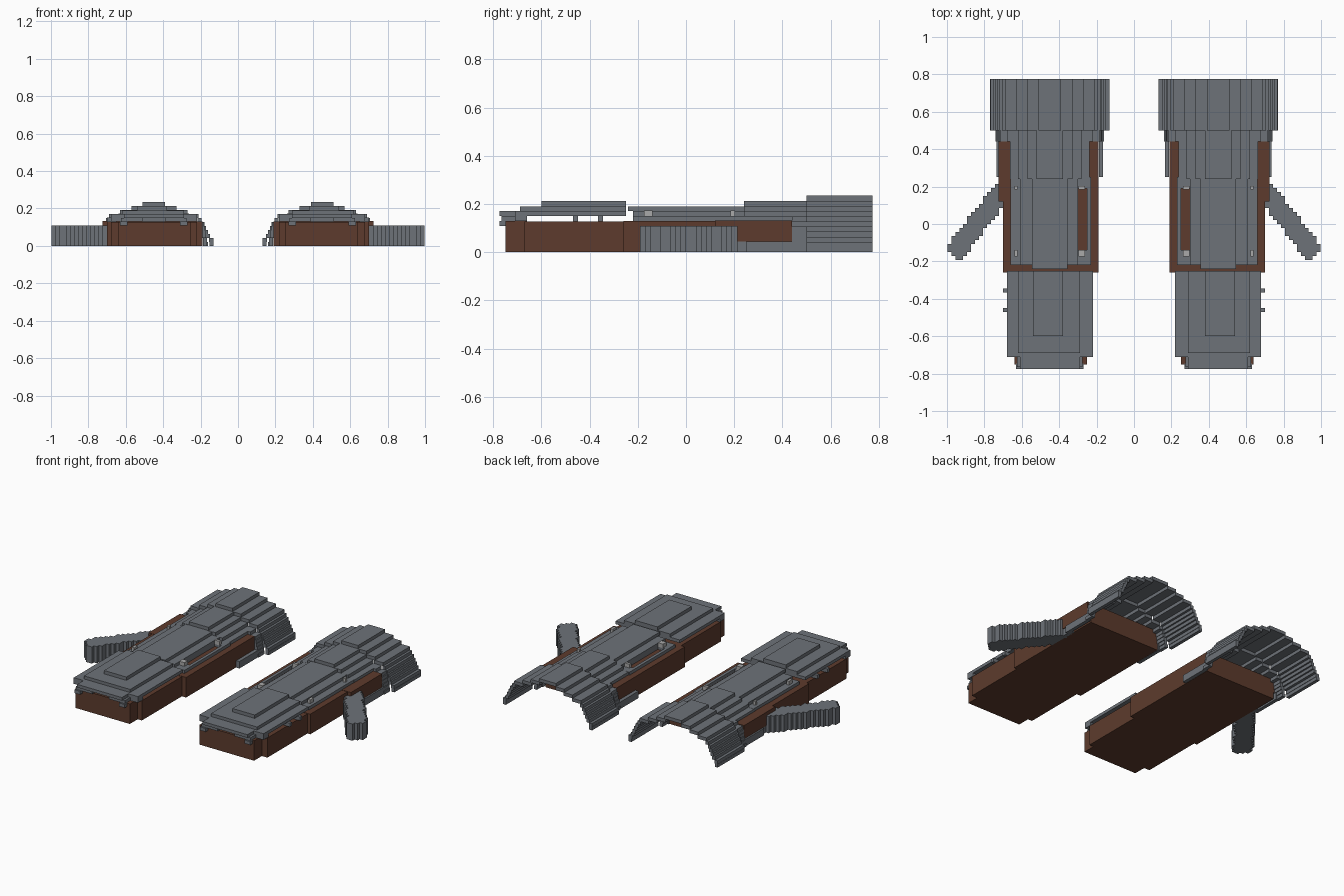
import bpy, bmesh
from mathutils import Matrix, Vector

cube = bpy.data.objects.get("Cube")
if cube:
    bpy.data.objects.remove(cube)


def material(name, rgb):
    m = bpy.data.materials.new(name)
    m.diffuse_color = (*rgb, 1)
    m.use_nodes = True
    m.node_tree.nodes["Principled BSDF"].inputs["Base Color"].default_value = (*rgb, 1)
    return m


STEEL = material("steel grey", (0.155, 0.17, 0.19))
LEATHER = material("leather brown", (0.11, 0.044, 0.026))
RIVET = material("light rivet grey", (0.4, 0.4, 0.4))

V = 0.0213      # edge of one stair step
MID = 0.45      # centre line of one glove


def part(name, mat, boxes):
    """One object per side from boxes (x0, x1, y0, y1, z0, z1)."""
    for side, s in (("left", 1), ("right", -1)):
        bm = bmesh.new()
        for x0, x1, y0, y1, z0, z1 in boxes:
            centre = Vector((s * (x0 + x1) / 2, (y0 + y1) / 2, (z0 + z1) / 2))
            size = Matrix.Diagonal((x1 - x0, y1 - y0, z1 - z0, 1))
            bmesh.ops.create_cube(bm, size=1, matrix=Matrix.Translation(centre) @ size)
        mesh = bpy.data.meshes.new(f"{side}_{name}")
        bm.to_mesh(mesh)
        bm.free()
        mesh.materials.append(mat)
        bpy.context.collection.objects.link(bpy.data.objects.new(mesh.name, mesh))


def pair(hw, inner, y0, y1, z0, z1):
    """Two bars mirrored about the glove centre line."""
    return [(MID - hw, MID - inner, y0, y1, z0, z1),
            (MID + inner, MID + hw, y0, y1, z0, z1)]


def arch(widths, y0, y1, first=0):
    """Stepped hollow arch, one half width per row, closed at the top."""
    boxes = []
    for i, hw in enumerate(widths):
        z = (first + i) * V
        if i == len(widths) - 1:
            boxes.append((MID - hw, MID + hw, y0, y1, z, z + V))
        else:
            inner = min(widths[i + 1] - 0.004, hw - V)
            boxes += pair(hw, inner, y0, y1, z, z + V)
    return boxes


# Leather body: narrow tip, finger block, wide hand block
part("hand_body", LEATHER, [
    (0.25, 0.64, -0.75, -0.66, 0, 0.129),
    (0.22, 0.68, -0.67, -0.22, 0, 0.128),
    (0.19, 0.70, -0.26, 0.44, 0, 0.13)])
part("thumb_root", LEATHER, [(0.66, 0.725, 0.12, 0.44, 0.045, 0.132)])

# Flared cuff and the narrower wrist arch
part("cuff", STEEL, arch(
    [0.32, 0.318, 0.30, 0.29, 0.28, 0.27, 0.255, 0.24, 0.18, 0.12, 0.06], 0.50, 0.775))
part("wrist_arch", STEEL, arch(
    [0.29, 0.285, 0.28, 0.275, 0.272, 0.265, 0.23, 0.17, 0.12, 0.07], 0.44, 0.50))
part("wrist_plate", STEEL, arch([0.212, 0.17, 0.12, 0.07], 0.24, 0.45, first=6))
part("wrist_flaps", STEEL, pair(0.285, 0.262, 0.25, 0.45, 0, 0.045))

# Back of the hand: stepped plates with a slot along the inner side
part("hand_plate", STEEL, [
    (0.30, 0.66, -0.22, 0.25, 0.13, 0.15),
    (0.23, 0.25, -0.22, 0.25, 0.13, 0.15),
    (0.23, 0.30, -0.22, -0.14, 0.13, 0.15),
    (0.23, 0.30, 0.19, 0.25, 0.13, 0.15),
    (0.30, 0.61, -0.22, 0.25, 0.15, 0.17),
    (0.355, 0.545, -0.24, 0.25, 0.17, 0.19)])

# Finger plates floating above the leather, with edge supports
part("finger_plate", STEEL, [
    (0.22, 0.68, -0.71, -0.25, 0.15, 0.17),
    (0.29, 0.62, -0.69, -0.25, 0.17, 0.19),
    (0.38, 0.54, -0.60, -0.25, 0.19, 0.212)]
    + pair(0.23, 0.17, -0.71, -0.66, 0.13, 0.15))
part("side_tabs", STEEL, [
    (0.65, 0.70, y, y + V, 0.128, 0.152) for y in (-0.47, -0.365)])
part("tip_plate", STEEL,
     [(0.29, 0.61, -0.775, -0.70, 0.15, 0.17)]
     + pair(0.175, 0.06, -0.765, -0.70, 0.13, 0.15)
     + pair(0.18, 0.14, -0.775, -0.745, 0.108, 0.13))

# Thumb: stair-stepped columns sweeping outward and forward
columns = []
for i in range(14):
    x = 0.70 + i * V
    back = 0.245 - i * V * 1.25
    front = max(0.08 - i * V * 1.3, -0.22) if i < 11 else -0.22 + (i - 10) * V
    back, front = round(back / V) * V, round(front / V) * V
    columns.append((x, x + V, front, max(back, front + V), 0, 0.108))
columns.append((0.69, 0.72, 0.20, 0.285, 0, 0.108))
part("thumb_guard", STEEL, columns)

# Rivets at the corners of the hand plate
part("rivets", RIVET, [
    (x, x + w, y, y + d, 0.148, 0.174)
    for y, d in ((-0.175, 0.036), (0.185, 0.018))
    for x, w in ((0.262, 0.036), (0.622, 0.018))])
